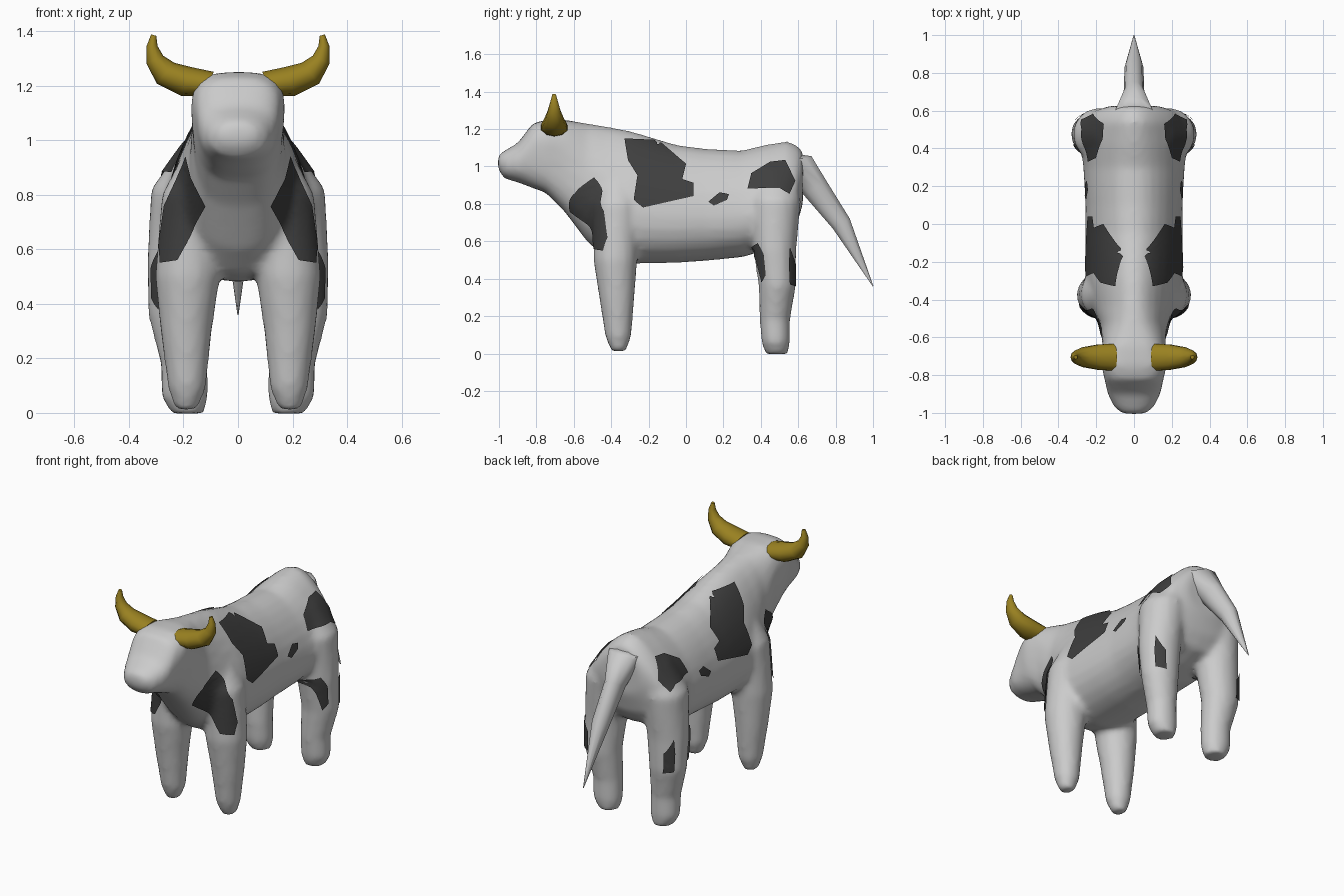
import bpy, bmesh, math
from mathutils import Vector
from mathutils.bvhtree import BVHTree

if "Cube" in bpy.data.objects:
    bpy.data.objects.remove(bpy.data.objects["Cube"])


def material(name, color):
    m = bpy.data.materials.new(name)
    m.diffuse_color = color
    m.use_nodes = True
    m.node_tree.nodes["Principled BSDF"].inputs["Base Color"].default_value = m.diffuse_color
    return m


def make_object(name, bm, mat=None, angle=50):
    me = bpy.data.meshes.new(name)
    bm.to_mesh(me)
    bm.free()
    ob = bpy.data.objects.new(name, me)
    bpy.context.collection.objects.link(ob)
    if mat:
        me.materials.append(mat)
    bpy.ops.object.select_all(action='DESELECT')
    ob.select_set(True)
    bpy.context.view_layer.objects.active = ob
    bpy.ops.object.shade_smooth_by_angle(angle=math.radians(angle))
    return ob


def loft(bm, rings, sides=16):
    """Skin rings of (centre, u half-axis, v half-axis, power, taper along v), capped."""
    loops = []
    for c, u, v, *shape in rings:
        power, taper = shape or (2.0, 0.0)
        loop = []
        for i in range(sides):
            a = 2 * math.pi * i / sides
            ca, sa = math.cos(a), math.sin(a)
            s = math.copysign(abs(ca) ** (2 / power), ca)
            t = math.copysign(abs(sa) ** (2 / power), sa)
            s *= 1 + taper * t
            loop.append(bm.verts.new(Vector(c) + Vector(u) * s + Vector(v) * t))
        loops.append(loop)
    for a, b in zip(loops, loops[1:]):
        for i in range(sides):
            j = (i + 1) % sides
            bm.faces.new((a[i], a[j], b[j], b[i]))
    bm.faces.new(loops[0])
    bm.faces.new(loops[-1])
    bmesh.ops.recalc_face_normals(bm, faces=bm.faces)


horn_yellow = material("horn_yellow", (0.32, 0.22, 0.015, 1))
spot_dark = material("spot_dark", (0.05, 0.05, 0.05, 1))

# torso, neck and head: y, top, bottom, half width, power, taper
torso = [(-1.005, 1.06, 0.985, 0.06, 2.2, 0), (-0.97, 1.085, 0.935, 0.105, 2.2, 0),
         (-0.90, 1.125, 0.915, 0.14, 2.3, 0.05), (-0.82, 1.23, 0.885, 0.155, 2.8, 0.1),
         (-0.75, 1.25, 0.86, 0.168, 3.2, 0.12), (-0.65, 1.25, 0.76, 0.165, 3.0, 0.08),
         (-0.53, 1.23, 0.60, 0.178, 2.3, -0.1), (-0.43, 1.215, 0.51, 0.215, 2.1, -0.25),
         (-0.30, 1.19, 0.48, 0.245, 2.1, -0.32), (-0.05, 1.115, 0.485, 0.25, 2.1, -0.25),
         (0.10, 1.095, 0.495, 0.25, 2.1, -0.22), (0.30, 1.085, 0.515, 0.26, 2.1, -0.25),
         (0.42, 1.115, 0.55, 0.27, 2.0, -0.32), (0.54, 1.135, 0.60, 0.26, 2.0, -0.4),
         (0.59, 1.115, 0.68, 0.22, 2.0, -0.4), (0.625, 1.08, 0.80, 0.13, 2.0, -0.2)]
bm = bmesh.new()
loft(bm, [((0, y, (t + b) / 2), (w, 0, 0), (0, 0, (t - b) / 2), p, k)
          for y, t, b, w, p, k in torso], 28)

# legs: z, x, y, x radius, y radius
front_leg = [(0.95, 0.15, -0.36, 0.05, 0.07), (0.80, 0.17, -0.37, 0.11, 0.125),
             (0.50, 0.185, -0.378, 0.12, 0.118), (0.30, 0.19, -0.37, 0.095, 0.095),
             (0.09, 0.187, -0.362, 0.07, 0.07), (0.012, 0.19, -0.36, 0.04, 0.04)]
hind_leg = [(1.0, 0.13, 0.475, 0.06, 0.09), (0.82, 0.19, 0.475, 0.13, 0.14),
            (0.55, 0.212, 0.475, 0.122, 0.115), (0.36, 0.22, 0.488, 0.11, 0.1),
            (0.18, 0.197, 0.475, 0.087, 0.082), (0.06, 0.195, 0.48, 0.087, 0.077),
            (-0.003, 0.185, 0.485, 0.06, 0.06)]
for leg in (front_leg, hind_leg):
    for side in (-1, 1):
        loft(bm, [((side * x, y, z), (rx, 0, 0), (0, ry, 0))
                  for z, x, y, rx, ry in leg])
body = make_object("body", bm)

# blend torso and legs into one skin
remesh = body.modifiers.new("blend", 'REMESH')
remesh.mode = 'VOXEL'
remesh.voxel_size = 0.018
remesh.use_smooth_shade = True
smooth = body.modifiers.new("soften", 'SMOOTH')
smooth.factor = 0.5
smooth.iterations = 6
bpy.ops.object.modifier_apply(modifier="blend")
bpy.ops.object.modifier_apply(modifier="soften")

# tail: y, z, half width, half thickness
tail = [(0.54, 1.02, 0.13, 0.09), (0.60, 1.015, 0.10, 0.085),
        (0.69, 0.885, 0.055, 0.075), (0.83, 0.695, 0.05, 0.055),
        (1.0, 0.36, 0.002, 0.002)]
bm = bmesh.new()
normal = Vector((0, 0.87, 0.5))
loft(bm, [((0, y, z), (w, 0, 0), normal * t) for y, z, w, t in tail], 10)
make_object("tail", bm)

# horns: x, z, sweep angle, in-plane radius, y radius
horn = [(0.11, 1.205, 25, 0.05, 0.075), (0.19, 1.215, 20, 0.056, 0.07),
        (0.265, 1.245, 40, 0.05, 0.055), (0.305, 1.295, 65, 0.034, 0.036),
        (0.315, 1.345, 90, 0.02, 0.022), (0.309, 1.385, 105, 0.01, 0.01)]
for side, label in ((-1, "left"), (1, "right")):
    bm = bmesh.new()
    rings = []
    for x, z, deg, r, ry in horn:
        a = math.radians(deg)
        rings.append(((side * x, -0.705, z),
                      (-side * math.sin(a) * r, 0, math.cos(a) * r), (0, ry, 0)))
    loft(bm, rings, 10)
    make_object("horn_" + label, bm, horn_yellow)

# coat spots: side-view outlines in y, z (the chest spot is a front view in x, z)
spots = {
    "chest_spot": [(0.185, 0.94), (0.165, 0.86), (0.115, 0.76), (0.22, 0.56),
                   (0.28, 0.55), (0.285, 0.62), (0.265, 0.76), (0.2, 0.9)],
    "back_spot": [(-0.33, 1.145), (-0.15, 1.135), (0.0, 1.01), (-0.02, 0.93),
                  (0.04, 0.91), (0.04, 0.84), (-0.23, 0.78), (-0.28, 0.82),
                  (-0.26, 0.95), (-0.31, 1.03)],
    "flank_spot": [(0.12, 0.81), (0.18, 0.86), (0.23, 0.85), (0.22, 0.82), (0.15, 0.79)],
    "rump_spot": [(0.33, 0.88), (0.35, 0.96), (0.45, 1.02), (0.53, 1.03),
                  (0.58, 0.92), (0.55, 0.85), (0.5, 0.88), (0.4, 0.88)],
    "thigh_spot": [(0.355, 0.57), (0.39, 0.59), (0.42, 0.53), (0.43, 0.42),
                   (0.41, 0.38), (0.385, 0.48)],
    "hock_spot": [(0.55, 0.57), (0.58, 0.48), (0.58, 0.36), (0.55, 0.37), (0.545, 0.48)],
}
skin = BVHTree.FromObject(body, bpy.context.evaluated_depsgraph_get())
for name, outline in spots.items():
    for side, label in ((-1, "left"), (1, "right")):
        bm = bmesh.new()
        if name == "chest_spot":
            aim, reach = Vector((0, 1, 0)), 0.6
            flat = [(side * x, -0.72, z) for x, z in outline]
        else:
            aim, reach = Vector((-side, 0, 0)), 0.95
            flat = [(side, y, z) for y, z in outline]
        bm.faces.new([bm.verts.new(p) for p in flat])
        bmesh.ops.triangulate(bm, faces=bm.faces)
        for _ in range(4):
            long_edges = [e for e in bm.edges if e.calc_length() > 0.025]
            bmesh.ops.subdivide_edges(bm, edges=long_edges, cuts=1)
            bmesh.ops.triangulate(bm, faces=bm.faces)
        # drape the patch onto the skin
        for v in bm.verts:
            hit, nrm, _, _ = skin.ray_cast(v.co, aim, reach)
            if hit is None:
                near = v.co + aim * 0.24 if name == "chest_spot" else v.co + aim * 0.8
                hit, nrm, _, _ = skin.find_nearest(near)
            v.co = hit + nrm * 0.008
        bmesh.ops.recalc_face_normals(bm, faces=bm.faces)
        if sum(f.normal.dot(aim) for f in bm.faces) > 0:
            bmesh.ops.reverse_faces(bm, faces=bm.faces)
        make_object(name + "_" + label, bm, spot_dark)
